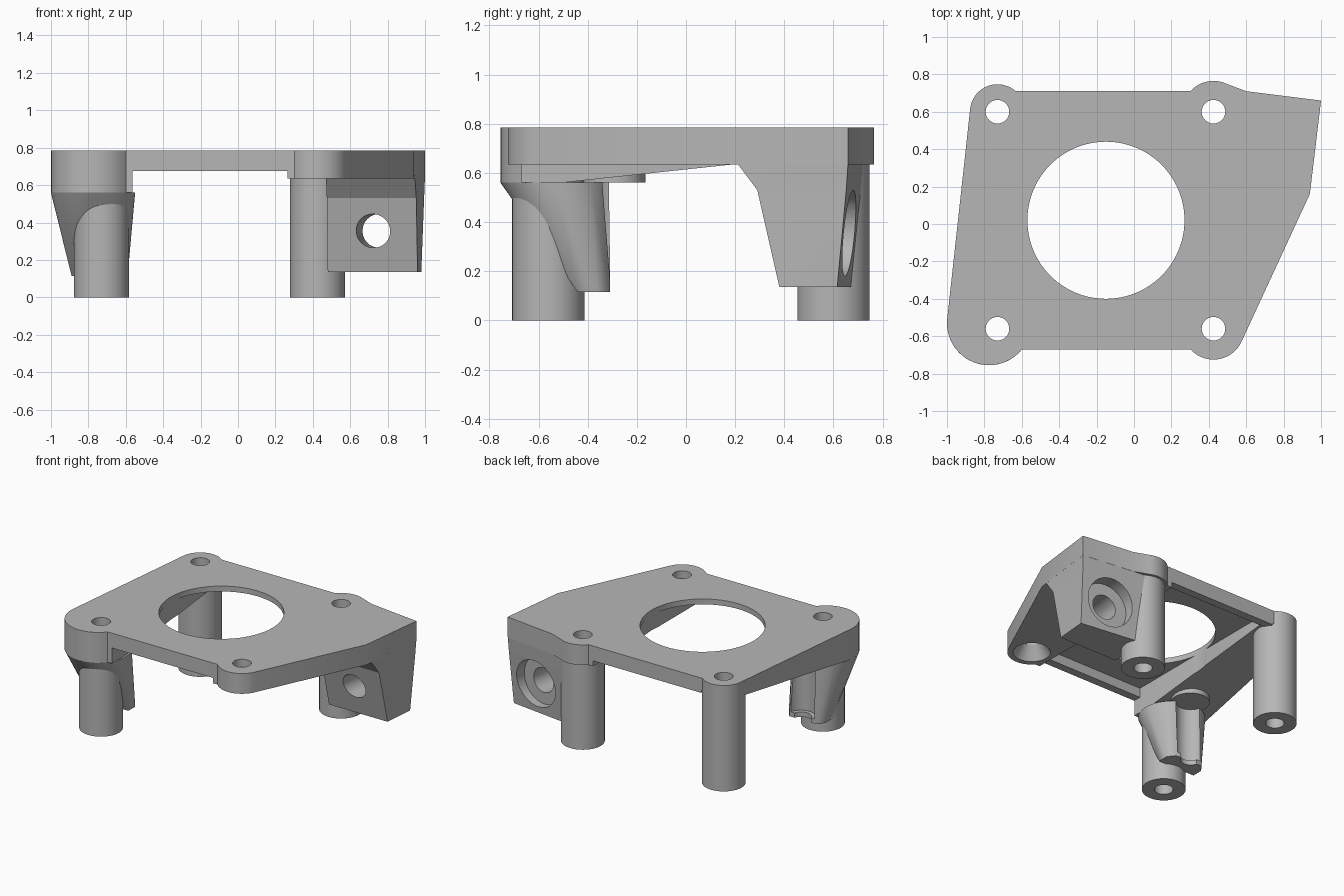
import bpy, bmesh
from math import sin, cos, radians, pi
from mathutils import Vector, Matrix

cube = bpy.data.objects.get("Cube")
if cube:
    bpy.data.objects.remove(cube, do_unlink=True)

grey = bpy.data.materials.new("matte_grey")
grey.use_nodes = True
colour = (0.47, 0.47, 0.47, 1)
grey.diffuse_color = colour
grey.node_tree.nodes["Principled BSDF"].inputs["Base Color"].default_value = colour

TOP = 0.785
BL, BR, FL, FR = (-0.73, 0.6), (0.425, 0.6), (-0.73, -0.56), (0.425, -0.56)
LOBE = (-0.775, -0.53)


def arc(centre, r, a0, a1, n=20):
    angles = [radians(a0 + (a1 - a0) * i / n) for i in range(n + 1)]
    return [(centre[0] + r * cos(a), centre[1] + r * sin(a)) for a in angles]


def finish(bm, name):
    bmesh.ops.recalc_face_normals(bm, faces=bm.faces)
    mesh = bpy.data.meshes.new(name)
    bm.to_mesh(mesh)
    bm.free()
    mesh.materials.append(grey)
    obj = bpy.data.objects.new(name, mesh)
    bpy.context.collection.objects.link(obj)
    return obj


def prism(name, outline, z0, z1, planes=()):
    """Extruded outline, trimmed by (point, outward normal) planes."""
    bm = bmesh.new()
    base = bm.faces.new([bm.verts.new((x, y, z0)) for x, y in outline])
    up = bmesh.ops.extrude_face_region(bm, geom=[base])["geom"]
    verts = [g for g in up if isinstance(g, bmesh.types.BMVert)]
    bmesh.ops.translate(bm, verts=verts, vec=(0, 0, z1 - z0))
    for co, no in planes:
        cut = bmesh.ops.bisect_plane(bm, geom=bm.verts[:] + bm.edges[:] + bm.faces[:],
                                     plane_co=co, plane_no=no, clear_outer=True)
        rim = [g for g in cut["geom_cut"] if isinstance(g, bmesh.types.BMEdge)]
        bmesh.ops.edgeloop_fill(bm, edges=rim)
    return finish(bm, name)


def hull(name, points):
    bm = bmesh.new()
    for p in points:
        bm.verts.new(p)
    out = bmesh.ops.convex_hull(bm, input=bm.verts[:])
    loose = {g for g in out["geom_interior"] + out["geom_unused"]
             if isinstance(g, bmesh.types.BMVert)}
    bmesh.ops.delete(bm, geom=list(loose), context="VERTS")
    bmesh.ops.dissolve_limit(bm, angle_limit=0.01, verts=bm.verts[:], edges=bm.edges[:])
    return finish(bm, name)


def cylinder(name, xy, r, z0, z1, r_top=None, n=64):
    bm = bmesh.new()
    bmesh.ops.create_cone(bm, cap_ends=True, segments=n, radius1=r,
                          radius2=r if r_top is None else r_top, depth=z1 - z0)
    bmesh.ops.translate(bm, verts=bm.verts, vec=(*xy, (z0 + z1) / 2))
    return finish(bm, name)


def cut(obj, cutters):
    for c in cutters:
        mod = obj.modifiers.new("cut", "BOOLEAN")
        mod.operation, mod.solver, mod.object = "DIFFERENCE", "EXACT", c
    graph = bpy.context.evaluated_depsgraph_get()
    mesh = bpy.data.meshes.new_from_object(obj.evaluated_get(graph))
    obj.modifiers.clear()
    obj.data = mesh


# Deck outline with four rounded lobes and a pointed corner
outline = (arc(LOBE, 0.225, 176, 321.5) + arc(FR, 0.165, 221.8, 335.5)
           + [(0.94, 0.16), (1, 0.66), (0.6, 0.71)]
           + arc(BR, 0.165, 65, 138.2) + arc(BL, 0.147, 48.4, 176))
deck = prism("top_plate", outline, 0.745, TOP)

# Thick sides of the deck; the left one slopes down toward the front
left_side = prism("left_side", outline, 0.4, TOP, [
    ((-0.565, 0, 0), (1, 0, 0)),
    ((0, 0, 0.614), (0, 0.107, -1)),
    ((0, 0, 0.56), (0, 0, -1))])
right_side = prism("right_side", outline, 0.635, TOP, [((0.265, 0, 0), (-1, 0, 0))])


# Thin walls under the front and back edges
def wall(name, y0, y1):
    return prism(name, [(-0.62, y0), (0.31, y0), (0.31, y1), (-0.62, y1)], 0.675, TOP)


front_wall = wall("front_wall", -0.67, -0.61)
back_wall = wall("back_wall", 0.65, 0.71)

# Legs
legs = [cylinder(name, xy, 0.147, 0, 0.765) for name, xy in
        (("back_left_leg", BL), ("back_right_leg", BR), ("front_left_leg", FL))]

# Tapered holder behind the front left leg, with a round stop above it
lobe_ring = [(x, min(y, -0.31), 0.56) for x, y in arc(LOBE, 0.225, 0, 360, 64)[:-1]]
foot = [(x, y, 0.115) for x, y in
        ((-0.89, -0.44), (-0.59, -0.44), (-0.59, -0.36), (-0.63, -0.31),
         (-0.85, -0.31), (-0.89, -0.36))]
holder = hull("holder", lobe_ring + foot)
stop = cylinder("holder_stop", (-0.74, -0.295), 0.13, 0.56, 0.7)

# Side lug under the pointed corner
top_ring = [(0.47, 0.2, 0.65), (0.945, 0.2, 0.65), (1, 0.66, 0.65), (0.47, 0.726, 0.65)]
mid_ring = [(0.475, 0.29, 0.53), (0.953, 0.29, 0.53),
            (0.995, 0.652, 0.53), (0.475, 0.717, 0.53)]
low_ring = [(0.48, 0.38, 0.135), (0.96, 0.38, 0.135),
            (0.98, 0.615, 0.135), (0.48, 0.68, 0.135)]
lug_upper = hull("lug_upper", top_ring + mid_ring)
lug_lower = hull("lug_lower", mid_ring + low_ring)

# Cutters
centre_hole = cylinder("centre_cutter", (-0.15, 0.02), 0.42, 0.5, 1, n=96)
screw_holes = [cylinder("screw_cutter", xy, 0.063, -0.1, 1, n=40) for xy in (BL, BR, FL, FR)]
countersink = cylinder("countersink_cutter", FR, 0.135, 0.62, 0.73, 0.063)
channel = cylinder("channel_cutter", (-0.74, -0.29), 0.1, 0.15, 0.6)
notch = cylinder("notch_cutter", (-0.74, -0.29), 0.07, 0.05, 0.2)
axis = Vector((0.124, 0.992, 0))
turn = axis.to_track_quat("Z", "Y").to_matrix().to_4x4()
bore = cylinder("bore_cutter", (0, 0), 0.09, -0.6, 0.3)
recess = cylinder("recess_cutter", (0, 0), 0.175, -0.08, 0.2)
for c in (bore, recess):
    c.data.transform(Matrix.Translation((0.765, 0.667, 0.355)) @ turn)

# Drill every part
cut(deck, [centre_hole] + screw_holes)
cut(left_side, [centre_hole, screw_holes[0], screw_holes[2]])
cut(right_side, [centre_hole, screw_holes[1], screw_holes[3], countersink])
for leg, hole in zip(legs, screw_holes):
    cut(leg, [hole])
cut(legs[1], [recess])
cut(holder, [screw_holes[2], channel, notch])
cut(lug_upper, [screw_holes[1], bore, recess])
cut(lug_lower, [screw_holes[1], bore, recess])
for c in [centre_hole, countersink, channel, notch, bore, recess] + screw_holes:
    bpy.data.objects.remove(c, do_unlink=True)

# Smooth the round surfaces, keep edges sharp
parts = [deck, left_side, right_side, front_wall, back_wall, holder, stop,
         lug_upper, lug_lower] + legs
bpy.ops.object.select_all(action="DESELECT")
for p in parts:
    p.select_set(True)
bpy.context.view_layer.objects.active = deck
bpy.ops.object.shade_smooth_by_angle(angle=radians(25))
